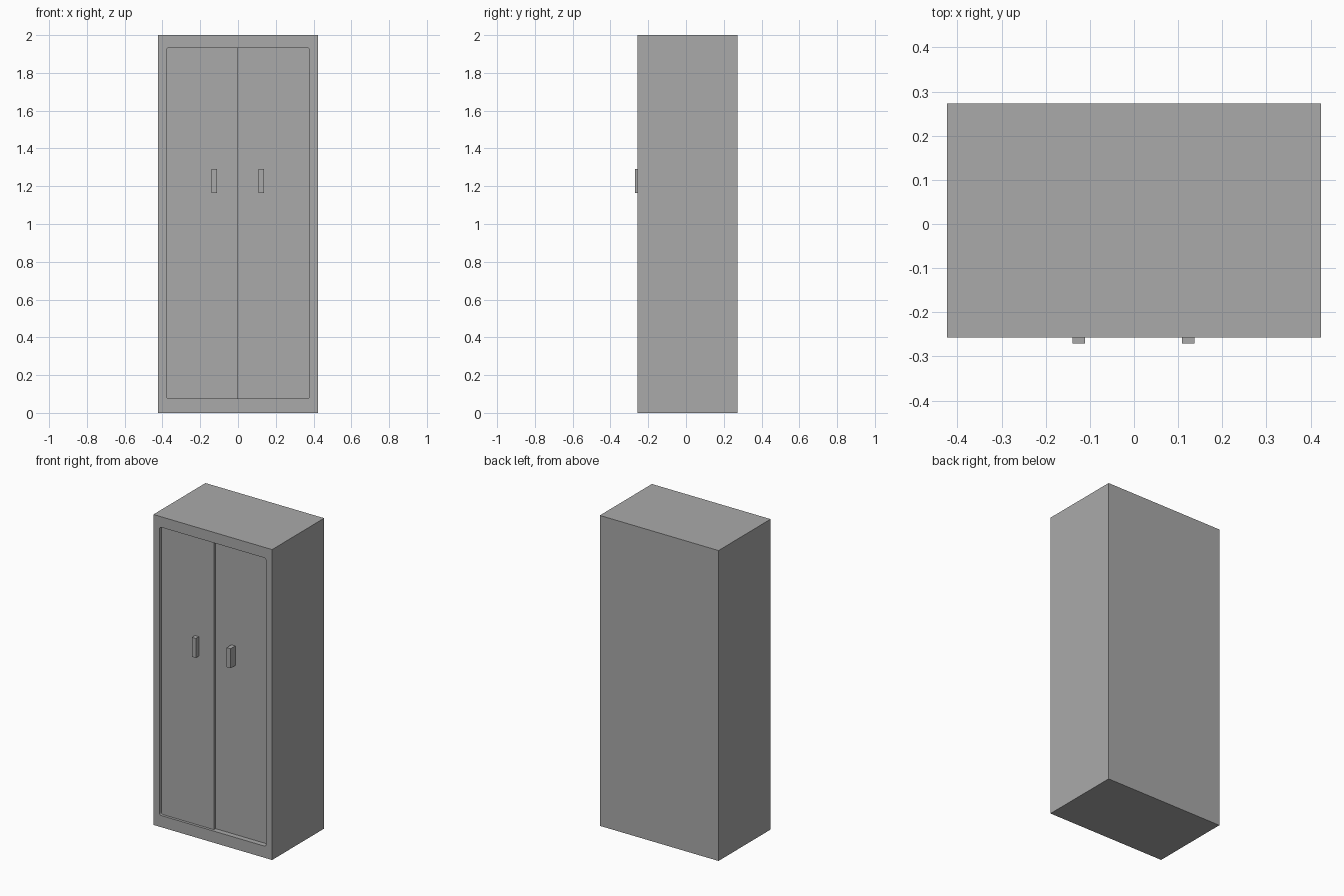
import bpy, bmesh
from mathutils import Vector

if "Cube" in bpy.data.objects:
    bpy.data.objects.remove(bpy.data.objects["Cube"])

grey = bpy.data.materials.new("plain grey")
grey.diffuse_color = (0.4, 0.4, 0.4, 1)
grey.use_nodes = True
grey.node_tree.nodes["Principled BSDF"].inputs["Base Color"].default_value = grey.diffuse_color


def box(name, lo, hi, round_y=0.0):
    """Axis-aligned box; round_y rounds the four edges running front to back."""
    lo, hi = Vector(lo), Vector(hi)
    bm = bmesh.new()
    bmesh.ops.create_cube(bm, size=1)
    for v in bm.verts:
        v.co = Vector(lo[i] + (v.co[i] + 0.5) * (hi[i] - lo[i]) for i in range(3))
    if round_y:
        edges = [e for e in bm.edges
                 if abs(e.verts[0].co.y - e.verts[1].co.y) > 1e-4]
        bmesh.ops.bevel(bm, geom=edges, offset=round_y, segments=3,
                        profile=0.5, affect='EDGES')
    mesh = bpy.data.meshes.new(name)
    bm.to_mesh(mesh)
    bm.free()
    mesh.materials.append(grey)
    ob = bpy.data.objects.new(name, mesh)
    bpy.context.collection.objects.link(ob)
    return ob


FRONT, BACK, HANDLE = -0.257, 0.273, -0.271
LEFT_FACE, RIGHT_FACE, RECESS = -0.24, -0.223, -0.206
Z0, Z1 = 0.075, 1.932

# Cabinet body with a rounded front opening
body = box("cabinet_body", (-0.423, FRONT, 0), (0.423, BACK, 2))
cutter = box("opening_cutter", (-0.379, FRONT - 0.1, Z0), (0.379, RECESS, Z1), 0.012)
cutter.hide_render = True
cutter.hide_set(True)
cut = body.modifiers.new("opening", 'BOOLEAN')
cut.operation = 'DIFFERENCE'
cut.solver = 'EXACT'
cut.object = cutter
bpy.context.view_layer.objects.active = body
bpy.ops.object.modifier_apply(modifier=cut.name)
bpy.data.objects.remove(cutter)

# Sliding doors: the left one runs in front of the right one
box("left_door", (-0.381, LEFT_FACE, Z0 - 0.002), (-0.003, RIGHT_FACE, Z1 + 0.002))
box("right_door", (-0.02, RIGHT_FACE, Z0 - 0.002), (0.381, RECESS, Z1 + 0.002))

# Bar handles, both ending in the same plane
for name, x, face in (("left_handle", -0.125, LEFT_FACE),
                      ("right_handle", 0.123, RIGHT_FACE)):
    box(name, (x - 0.014, HANDLE, 1.164), (x + 0.014, face + 0.002, 1.29))
